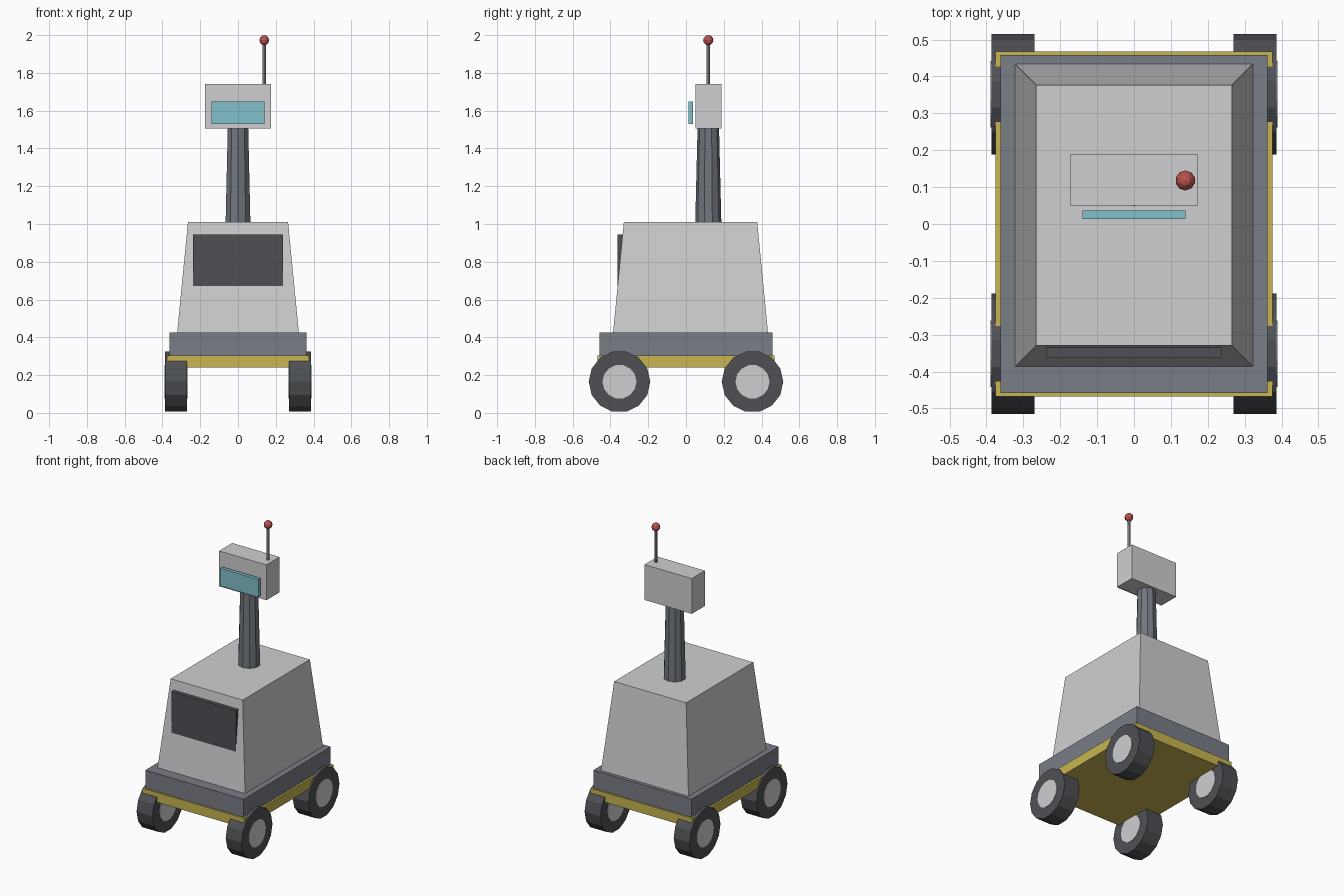
import bpy, bmesh, math
from mathutils import Matrix

if "Cube" in bpy.data.objects:
    bpy.data.objects.remove(bpy.data.objects["Cube"])


def mat(name, r, g, b):
    m = bpy.data.materials.new(name)
    m.diffuse_color = (r, g, b, 1)
    m.use_nodes = True
    m.node_tree.nodes["Principled BSDF"].inputs["Base Color"].default_value = m.diffuse_color
    return m


LIGHT = mat("light grey", 0.62, 0.625, 0.635)
DARK = mat("charcoal", 0.076, 0.081, 0.09)
SLATE = mat("slate grey", 0.19, 0.205, 0.238)
NECK = mat("steel grey", 0.165, 0.185, 0.21)
YELLOW = mat("yellow", 0.58, 0.46, 0.085)
CYAN = mat("cyan", 0.22, 0.53, 0.59)
RED = mat("red", 0.48, 0.085, 0.075)
ROD = mat("metal grey", 0.34, 0.34, 0.34)


def finish(bm, name, material):
    bmesh.ops.recalc_face_normals(bm, faces=bm.faces)
    me = bpy.data.meshes.new(name)
    bm.to_mesh(me)
    bm.free()
    me.materials.append(material)
    ob = bpy.data.objects.new(name, me)
    bpy.context.collection.objects.link(ob)
    return ob


def box(name, material, x, y0, y1, z0, z1, inset=0):
    """Box centred on x = 0; the top edge can be drawn in by inset."""
    bm = bmesh.new()
    bmesh.ops.create_cube(bm, size=1)
    for v in bm.verts:
        s = inset if v.co.z > 0 else 0
        v.co = ((x - s) * (1 if v.co.x > 0 else -1),
                y1 - s if v.co.y > 0 else y0 + s,
                z1 if v.co.z > 0 else z0)
    return finish(bm, name, material)


def cone(name, material, centre, r1, r2, depth, sides, rot=None):
    bm = bmesh.new()
    m = Matrix.Translation(centre) @ (rot or Matrix())
    bmesh.ops.create_cone(bm, cap_ends=True, segments=sides, radius1=r1,
                          radius2=r2, depth=depth, matrix=m)
    return finish(bm, name, material)


# Chassis and body
box("chassis_plate", YELLOW, 0.375, -0.468, 0.468, 0.24, 0.305)
box("deck", SLATE, 0.362, -0.458, 0.458, 0.305, 0.425)
box("body", LIGHT, 0.322, -0.386, 0.434, 0.425, 1.01, inset=0.057)
box("front_panel", DARK, 0.237, -0.362, -0.333, 0.66, 0.945)

# Wheels with hubs showing on both sides
side = Matrix.Rotation(math.pi / 2, 4, 'Y')
for x, sx in ((-0.328, "left"), (0.328, "right")):
    for y, sy in ((-0.352, "front"), (0.352, "back")):
        cone(f"{sy}_{sx}_tyre", DARK, (x, y, 0.165), 0.163, 0.163, 0.116, 14, side)
        cone(f"{sy}_{sx}_hub", LIGHT, (x, y, 0.165), 0.09, 0.09, 0.121, 14, side)

# Neck, head and visor
cone("neck", NECK, (0, 0.118, 1.2575), 0.069, 0.057, 0.495, 10)
box("head", LIGHT, 0.174, 0.05, 0.188, 1.505, 1.74)
box("visor", CYAN, 0.14, 0.013, 0.036, 1.53, 1.648)

# Antenna with ball tip
cone("antenna_rod", ROD, (0.139, 0.118, 1.85), 0.01, 0.009, 0.22, 8)
bm = bmesh.new()
bmesh.ops.create_uvsphere(bm, u_segments=10, v_segments=6, radius=0.027,
                          matrix=Matrix.Translation((0.139, 0.118, 1.973)))
finish(bm, "antenna_ball", RED)
